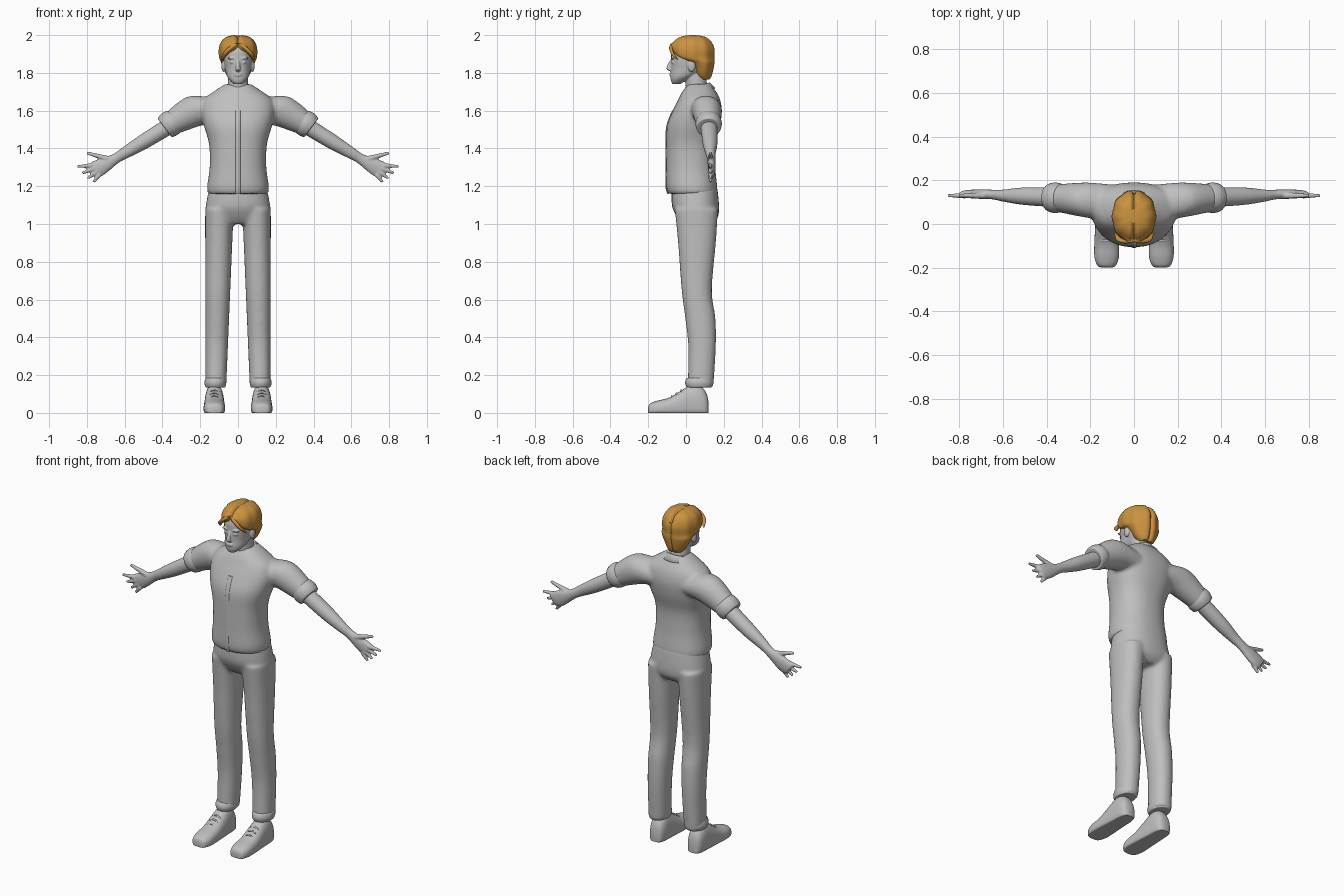
import bpy, bmesh, math
from mathutils import Vector

if "Cube" in bpy.data.objects:
    bpy.data.objects.remove(bpy.data.objects["Cube"], do_unlink=True)


def material(name, colour):
    mat = bpy.data.materials.new(name)
    mat.use_nodes = True
    mat.diffuse_color = (*colour, 1)
    mat.node_tree.nodes["Principled BSDF"].inputs["Base Color"].default_value = (*colour, 1)
    return mat


GREY = material("plain grey", (.52, .52, .52))
BLOND = material("golden hair", (.6, .29, .05))
X, Y, Z = Vector((1, 0, 0)), Vector((0, 1, 0)), Vector((0, 0, 1))
ARM = Vector((.8, 0, -.6))
ACROSS_ARM = ARM.cross(Y)


def spline(a, b, c, d, t):
    """Smooth interpolation between b and c."""
    bend = 2 * a - 5 * b + 4 * c - d
    twist = 3 * b - a - 3 * c + d
    return b + (t * (c - a) + t * t * bend + t * t * t * twist) / 2


def loft(bm, sections, u=X, v=Y, sides=32, steps=5, power=2, mirror=False, shape=None):
    """Closed tube through sections (centre, half size along u, half size along v)."""
    flat = [(*centre, a, b) for centre, a, b in sections]
    last = len(flat) - 1
    rows = []
    for i in range(last):
        near = [flat[min(max(i + k, 0), last)] for k in (-1, 0, 1, 2)]
        for step in range(steps):
            rows.append([spline(*values, step / steps) for values in zip(*near)])
    rows.append(flat[-1])
    for side in ((1, -1) if mirror else (1,)):
        rings = []
        for *centre, a, b in rows:
            ring = []
            for k in range(sides):
                angle = math.tau * k / sides
                c, s = math.cos(angle), math.sin(angle)
                point = Vector(centre)
                point += u * a * math.copysign(abs(c) ** (2 / power), c)
                point += v * b * math.copysign(abs(s) ** (2 / power), s)
                if shape:
                    point = shape(point)
                point.x *= side
                ring.append(bm.verts.new(point))
            rings.append(ring)
        for lower, upper in zip(rings, rings[1:]):
            for k in range(sides):
                n = (k + 1) % sides
                bm.faces.new((lower[k], lower[n], upper[n], upper[k]))
        bm.faces.new(rings[0])
        bm.faces.new(rings[-1])


def column(rows, x=0):
    """Level sections from rows of (height, depth position, half width, half depth)."""
    return [((x, y, z), a, b) for z, y, a, b in rows]


def band(centre, axis, half_length, a, b):
    """Sections of a rounded roll of cloth around a limb."""
    sections = []
    for t in (-1, -.9, 0, .9, 1):
        swell = 1 - .25 * abs(t) ** 9
        sections.append((Vector(centre) + axis * half_length * t, a * swell, b * swell))
    return sections


def ball(bm, centre, radii, mirror=False):
    """Ellipsoid, optionally on both sides."""
    for side in ((1, -1) if mirror else (1,)):
        made = bmesh.ops.create_uvsphere(bm, u_segments=20, v_segments=12, radius=1)
        for vert in made["verts"]:
            vert.co = Vector(c + r * q for c, r, q in zip(centre, radii, vert.co))
            vert.co.x *= side


def finish(name, bm, mat=GREY, voxel=None, smooth=6):
    bmesh.ops.recalc_face_normals(bm, faces=bm.faces)
    mesh = bpy.data.meshes.new(name)
    bm.to_mesh(mesh)
    bm.free()
    mesh.materials.append(mat)
    mesh.shade_smooth()
    mesh.set_sharp_from_angle(angle=math.radians(55))
    obj = bpy.data.objects.new(name, mesh)
    bpy.context.collection.objects.link(obj)
    if voxel:  # weld overlapping volumes into one soft skin
        weld = obj.modifiers.new("weld", "REMESH")
        weld.mode, weld.voxel_size, weld.use_smooth_shade = "VOXEL", voxel, True
        soften = obj.modifiers.new("soften", "SMOOTH")
        soften.factor, soften.iterations = .5, smooth
    return obj


# Shirt: body and upper sleeves
bm = bmesh.new()
body = column([(1.16, .035, .16, .13), (1.2, .03, .163, .135), (1.3, .025, .15, .13),
               (1.42, .025, .153, .13), (1.52, .04, .18, .14), (1.6, .06, .195, .13),
               (1.66, .07, .18, .11), (1.7, .07, .13, .09), (1.74, .07, .07, .06)])
loft(bm, body, power=2.3, sides=48)
loft(bm, [((.1, .1, 1.6), .08, .09), ((.22, .11, 1.6), .08, .09), ((.37, .12, 1.52), .06, .06)],
     u=Y, v=ACROSS_ARM, mirror=True)
finish("shirt", bm, voxel=.01)

# Rolled sleeve cuffs
bm = bmesh.new()
loft(bm, band((.36, .12, 1.53), ARM, .035, .07, .07), u=Y, v=ACROSS_ARM, mirror=True)
finish("sleeve_cuffs", bm)

# Button strip following the shirt front
bm = bmesh.new()
loft(bm, [((0, centre[1] - depth, centre[2]), .012, .004) for centre, width, depth in body[:6]],
     sides=12)
finish("button_strip", bm)

# Folded collar, open at the front
bm = bmesh.new()
rows = []
for k in range(41):
    angle = .25 + (math.tau - .5) * k / 40
    s, c = math.sin(angle), math.cos(angle)
    rise = .05 * (1 - c) / 2
    tip = .03 * max(0, c) ** 6
    rows.append([bm.verts.new((r * s, .055 - r * c, z + rise))
                 for r, z in ((.06, 1.69), (.07, 1.7), (.1, 1.67 - tip))])
for a, b in zip(rows, rows[1:]):
    for j in (0, 1):
        bm.faces.new((a[j], b[j], b[j + 1], a[j + 1]))
finish("collar", bm).modifiers.new("cloth", "SOLIDIFY").thickness = .01

# Trousers: hips and legs, each leg slanting outward and narrowing downward
bm = bmesh.new()
loft(bm, column([(1.2, .045, .15, .12), (1.1, .05, .17, .125), (1.04, .06, .168, .11),
                 (1, .06, .14, .08)]), power=2.3)
legs = [(1.08, .055, .115), (.9, .058, .1), (.65, .057, .08), (.5, .076, .08),
        (.35, .085, .073), (.14, .077, .068)]
loft(bm, [((.12 - .02 * z, y, z), .052 + .022 * z, depth) for z, y, depth in legs],
     power=2.2, mirror=True)
finish("trousers", bm, voxel=.01)

# Turned trouser hems
bm = bmesh.new()
loft(bm, band((.12, .07, .16), Z, .025, .058, .075), mirror=True)
finish("trouser_hems", bm)

# Shoes with flat soles
bm = bmesh.new()
outline = [(-.2, .02, .03), (-.19, .042, .05), (-.15, .056, .065), (-.08, .056, .085),
           (.03, .05, .15), (.08, .047, .14), (.11, .036, .1), (.12, .015, .05)]
loft(bm, [((.125, y, height / 3), width, height * 2 / 3) for y, width, height in outline],
     v=Z, power=2.4, mirror=True, shape=lambda p: Vector((p.x, p.y, max(p.z, 0))))
finish("shoes", bm)

# Laces across the instep
bm = bmesh.new()
for k in range(3):
    y, z = -.075 + .025 * k, .08 + .015 * k
    loft(bm, [((.125 + .027 * t, y, z + .01 * (1 - t * t)), .005, .004) for t in (-1, 0, 1)],
         u=Y, v=Z, sides=8, mirror=True)
finish("laces", bm)

# Forearms and palms
bm = bmesh.new()
loft(bm, [((.33, .12, 1.54), .045, .045), ((.5, .127, 1.435), .04, .04),
          ((.6, .13, 1.375), .027, .031), ((.65, .135, 1.345), .022, .028),
          ((.74, .137, 1.295), .02, .046), ((.78, .14, 1.275), .012, .035)],
     u=Y, v=ACROSS_ARM, mirror=True)


# Fingers fanned along the knuckles, and thumbs
def finger(base, degrees, length, thickness):
    angle = math.radians(degrees)
    along = Vector((math.cos(angle), 0, math.sin(angle)))
    loft(bm, [(base + along * length * t, thickness * (1 - t / 2), thickness * (1 - t / 2))
              for t in (0, .5, 1)], u=Y, v=along.cross(Y), sides=12, mirror=True)


knuckle = Vector((.77, .13, 1.31))
for k in range(4):
    finger(knuckle - ACROSS_ARM * .02 * k, -4 - 16 * k, .082 - .01 * k, .014)
finger(Vector((.69, .13, 1.345)), 16, .115, .016)
finish("arms_and_hands", bm, voxel=.005, smooth=3)

# Head with neck, nose, brows, eyes, lips and ears
bm = bmesh.new()
loft(bm, column([(1.74, -.05, .02, .02), (1.755, -.043, .038, .036), (1.78, -.02, .057, .062),
                 (1.82, .015, .068, .094), (1.87, .025, .076, .104), (1.92, .03, .076, .105),
                 (1.96, .03, .058, .08), (1.975, .03, .02, .03)]), power=2.2)
loft(bm, column([(1.64, .065, .06, .06), (1.8, .048, .05, .055)]))
loft(bm, column([(1.87, -.074, .008, .008), (1.845, -.087, .01, .01), (1.82, -.09, .014, .013),
                 (1.81, -.078, .012, .008)]), sides=16)
ball(bm, (.03, -.069, 1.878), (.024, .012, .007), True)
ball(bm, (.03, -.066, 1.856), (.014, .012, .008), True)
ball(bm, (.076, .03, 1.836), (.012, .02, .032), True)
for z in (1.786, 1.795):
    ball(bm, (0, -.076, z), (.024, .012, .005))
finish("head", bm, voxel=.004, smooth=3)


# Hair: parted cap whose fringe sweeps up at the middle
def comb(p):
    mid = Vector((0, .035, p.z))
    angle = math.atan2(p.y - mid.y, abs(p.x))
    parting = math.exp(-(p.x / .009) ** 2)
    out = mid + (p - mid) * (1 + .018 * math.cos(9 * angle) - .09 * parting)
    if p.z > 1.95:
        out.z -= .014 * parting
    if p.y < 0:
        out.z += .05 * max(0, 1 - abs(p.x) / .085) * min(1, max(0, (1.96 - p.z) / .06))
    return out


bm = bmesh.new()
loft(bm, column([(1.765, .1, .04, .025), (1.79, .093, .06, .045), (1.85, .08, .088, .07),
                 (1.88, .04, .098, .11), (1.925, .034, .1, .117), (1.965, .034, .088, .1),
                 (1.99, .036, .06, .07), (2, .036, .02, .03)]),
     sides=72, power=2.1, shape=comb)
finish("hair", bm, BLOND)

# Loose forehead locks
bm = bmesh.new()
loft(bm, [((.01, -.075, 1.955), .012, .008), ((.04, -.08, 1.93), .016, .009),
          ((.068, -.07, 1.9), .014, .009), ((.085, -.045, 1.87), .004, .004)],
     sides=12, mirror=True)
finish("hair_locks", bm, BLOND)
